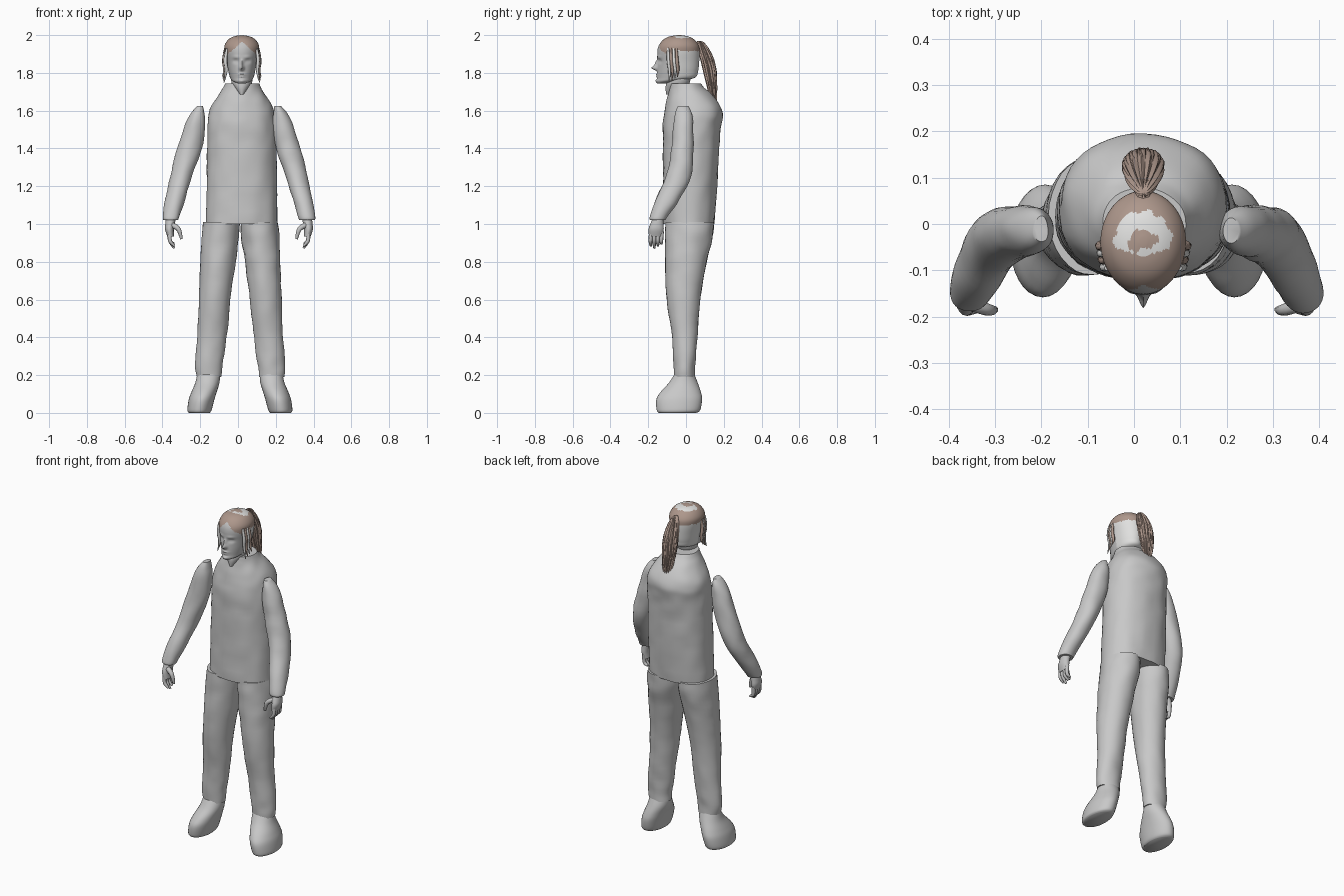
import bpy, bmesh, math
from mathutils import Vector, noise

cube = bpy.data.objects.get("Cube")
if cube:
    bpy.data.objects.remove(cube, do_unlink=True)

MID = 0.02  # body centre line


def material(name, r, g, b):
    m = bpy.data.materials.new(name)
    m.use_nodes = True
    m.diffuse_color = (r, g, b, 1)
    m.node_tree.nodes["Principled BSDF"].inputs["Base Color"].default_value = (r, g, b, 1)
    return m


CLOTH = material("cloth grey", 0.58, 0.58, 0.58)
SKIN = material("skin grey", 0.54, 0.54, 0.54)
PALE = material("pale hair grey", 0.75, 0.75, 0.74)
BROWN = material("hair brown", 0.42, 0.31, 0.26)


def spline(a, b, c, d, t):
    """Catmull-Rom blend between b and c."""
    return [q + 0.5 * t * (r - p + t * (2 * p - 5 * q + 4 * r - s + t * (3 * (q - r) + s - p)))
            for p, q, r, s in zip(a, b, c, d)]


def smooth_rows(rows, steps):
    last = len(rows) - 1
    out = []
    for i in range(last):
        for k in range(steps):
            out.append(spline(rows[max(i - 1, 0)], rows[i], rows[i + 1],
                              rows[min(i + 2, last)], k / steps))
    return out + [rows[-1]]


def shade(obj):
    bpy.ops.object.select_all(action="DESELECT")
    bpy.context.view_layer.objects.active = obj
    obj.select_set(True)
    bpy.ops.object.shade_smooth_by_angle(angle=math.radians(50))


def loft(name, rows, mats, side=1, centre=0.0, segs=32, steps=5, power=2.0,
         deform=None, paint=None):
    """Skin over oval rings, each given as (z, x, y, x radius, y radius)."""
    bm = bmesh.new()
    rings = []
    for z, cx, cy, rx, ry in smooth_rows(rows, steps):
        ring = []
        for i in range(segs):
            a = math.tau * i / segs
            c, s = math.cos(a), math.sin(a)
            px = math.copysign(abs(c) ** (2 / power), c)
            py = math.copysign(abs(s) ** (2 / power), s)
            v = Vector((centre + side * (cx + max(rx, 0.002) * px), cy + max(ry, 0.002) * py, z))
            if deform:
                v += deform(v, a)
            ring.append(bm.verts.new(v))
        rings.append(ring)
    for low, high in zip(rings, rings[1:]):
        for i in range(segs):
            j = (i + 1) % segs
            bm.faces.new((low[i], low[j], high[j], high[i]))
    bm.faces.new(rings[0])
    bm.faces.new(rings[-1])
    bmesh.ops.recalc_face_normals(bm, faces=bm.faces)
    if paint:
        for f in bm.faces:
            f.material_index = paint(f.calc_center_median())
    mesh = bpy.data.meshes.new(name)
    bm.to_mesh(mesh)
    bm.free()
    for m in mats:
        mesh.materials.append(m)
    obj = bpy.data.objects.new(name, mesh)
    bpy.context.collection.objects.link(obj)
    shade(obj)
    return obj


def strand(name, points, radii, mat):
    """Round tube through the points, tapering with the radii."""
    curve = bpy.data.curves.new(name, "CURVE")
    curve.dimensions = "3D"
    curve.bevel_depth = 1.0
    curve.bevel_resolution = 2
    curve.use_fill_caps = True
    curve.resolution_u = 4
    path = curve.splines.new("NURBS")
    path.points.add(len(points) - 1)
    path.use_endpoint_u = True
    path.order_u = 3
    for p, co, r in zip(path.points, points, radii):
        p.co = (*co, 1)
        p.radius = r
    curve.materials.append(mat)
    obj = bpy.data.objects.new(name, curve)
    bpy.context.collection.objects.link(obj)
    bpy.ops.object.select_all(action="DESELECT")
    bpy.context.view_layer.objects.active = obj
    obj.select_set(True)
    bpy.ops.object.convert(target="MESH")
    shade(bpy.context.object)


def crumple(v, a):
    n = 0.005 * noise.noise(v * 14)
    return Vector((math.cos(a), math.sin(a), 0)) * n


# Jacket body with a sloping shoulder line and round collar
loft("jacket", [
    (1.0, MID, 0.015, 0.19, 0.135), (1.2, MID, 0.022, 0.187, 0.143),
    (1.4, MID, 0.027, 0.184, 0.148), (1.52, MID, 0.032, 0.18, 0.153),
    (1.58, MID, 0.04, 0.175, 0.155), (1.63, MID, 0.037, 0.158, 0.143),
    (1.69, MID, 0.02, 0.118, 0.115), (1.72, MID, 0.005, 0.1, 0.092),
    (1.745, MID, -0.003, 0.09, 0.078)],
    [CLOTH], segs=48, power=2.25, deform=crumple)

for side, label in ((1, "left"), (-1, "right")):
    # Trousers
    loft(label + "_trouser_leg", [
        (0.19, 0.165, -0.008, 0.066, 0.053), (0.26, 0.166, -0.008, 0.073, 0.058),
        (0.4, 0.15, -0.007, 0.078, 0.066), (0.6, 0.135, -0.013, 0.084, 0.088),
        (0.8, 0.117, 0.0, 0.094, 0.11), (0.93, 0.106, 0.015, 0.1, 0.125),
        (1.01, 0.1, 0.018, 0.098, 0.128)],
        [CLOTH], side, 0.012, deform=crumple)
    # Boots, toes turned out
    loft(label + "_boot", [
        (0.0, 0.215, -0.045, 0.055, 0.1), (0.015, 0.214, -0.04, 0.064, 0.115),
        (0.07, 0.203, -0.036, 0.068, 0.121), (0.11, 0.19, -0.028, 0.067, 0.107),
        (0.16, 0.172, -0.014, 0.064, 0.076), (0.21, 0.165, -0.008, 0.06, 0.05)],
        [CLOTH], side, 0.01)
    # Sleeves
    loft(label + "_sleeve", [
        (1.02, 0.36, -0.147, 0.04, 0.04), (1.04, 0.358, -0.142, 0.045, 0.047),
        (1.13, 0.338, -0.098, 0.053, 0.062), (1.25, 0.306, -0.04, 0.058, 0.066),
        (1.4, 0.262, -0.018, 0.065, 0.058), (1.53, 0.23, -0.014, 0.053, 0.052),
        (1.59, 0.217, -0.013, 0.036, 0.042), (1.625, 0.205, -0.012, 0.017, 0.027)],
        [CLOTH], side, 0.005, deform=crumple)
    # Palm, fingers and thumb
    loft(label + "_palm", [
        (0.935, 0.362, -0.16, 0.018, 0.036), (0.97, 0.368, -0.158, 0.023, 0.04),
        (1.0, 0.365, -0.154, 0.025, 0.035), (1.03, 0.36, -0.148, 0.026, 0.028)],
        [SKIN], side, 0.005, segs=20)
    for k in range(4):
        y = -0.188 + 0.019 * k
        tip = 0.872 + 0.012 * abs(k - 1)
        strand(f"{label}_finger_{k + 1}",
               [(0.005 + side * x, y + dy, z) for x, dy, z in (
                   (0.366, 0.003, 0.96), (0.369, 0, 0.92), (0.36, 0, 0.9),
                   (0.342, 0.002, tip))],
               (0.011, 0.0105, 0.01, 0.006), SKIN)
    strand(label + "_thumb",
           [(0.005 + side * x, y, z) for x, y, z in (
               (0.36, -0.17, 0.995), (0.325, -0.185, 0.985), (0.31, -0.187, 0.95),
               (0.305, -0.185, 0.92))],
           (0.016, 0.014, 0.011, 0.007), SKIN)
    # Loose locks beside the face
    for k in range(4):
        x, y = 0.082 + 0.003 * k, -0.095 + 0.015 * k
        strand(f"{label}_side_lock_{k + 1}",
               [(MID + side * (x - 0.004), y, 1.93), (MID + side * (x + 0.008), y, 1.87),
                (MID + side * (x - 0.004), y + 0.01, 1.81),
                (MID + side * (x + 0.012), y + 0.005, 1.75 + 0.01 * k)],
               (0.006, 0.01, 0.008, 0.002), BROWN if k % 2 else PALE)

# Neck, tapering into the open collar
loft("neck", [
    (1.685, MID, -0.085, 0.01, 0.02), (1.72, MID, -0.058, 0.038, 0.05),
    (1.75, MID, -0.042, 0.055, 0.062), (1.81, MID, -0.035, 0.055, 0.06)], [SKIN])

# Facial relief: x offset, height, x spread, z spread, forward push
RELIEF = [(0, 1.826, 0.011, 0.012, 0.03), (0, 1.85, 0.008, 0.018, 0.014),
          (0, 1.792, 0.019, 0.005, 0.008), (0, 1.78, 0.016, 0.005, 0.006),
          (0, 1.757, 0.02, 0.01, 0.01)]
for s in (1, -1):
    RELIEF += [(s * 0.031, 1.862, 0.014, 0.009, -0.011), (s * 0.031, 1.862, 0.008, 0.004, 0.006),
               (s * 0.03, 1.884, 0.02, 0.006, 0.005)]


def face_relief(v, a):
    if v.y > -0.08:
        return Vector()
    push = sum(d * math.exp(-((v.x - MID - x) / sx) ** 2 - ((v.z - z) / sz) ** 2)
               for x, z, sx, sz, d in RELIEF)
    return Vector((0, -push, 0))


def hair_paint(p):
    """Face skin, brown hairline, pale back and ragged pale crown."""
    x, y = p.x - MID, p.y + 0.035
    wobble = noise.noise(p * 45)
    if p.y < -0.045:
        hairline = 1.965 - 0.9 * abs(x) + 0.006 * wobble
        if p.z < hairline:
            return 0
    elif p.z < 1.915 + 0.012 * wobble:
        return 1
    r = math.hypot(x, y) + 0.014 * wobble
    crown = 0.025 < r < 0.06 and y > -0.035 + abs(x) * 0.3
    return 1 if crown else 2


loft("head", [
    (1.745, MID, -0.125, 0.022, 0.025), (1.757, MID, -0.09, 0.048, 0.062),
    (1.775, MID, -0.052, 0.062, 0.1), (1.81, MID, -0.044, 0.071, 0.108),
    (1.86, MID, -0.04, 0.08, 0.11), (1.91, MID, -0.04, 0.09, 0.112),
    (1.945, MID, -0.038, 0.091, 0.106), (1.975, MID, -0.038, 0.073, 0.083),
    (1.992, MID, -0.038, 0.045, 0.052), (2.0, MID, -0.038, 0.008, 0.01)],
    [SKIN, PALE, BROWN], segs=96, steps=7, deform=face_relief, paint=hair_paint)


# Ponytail with grooved strands, and the tie holding it
def grooves(v, a):
    return Vector((math.cos(a), math.sin(a), 0)) * 0.004 * math.sin(13 * a + v.z * 9)


loft("ponytail", [
    (1.61, 0.03, 0.15, 0.006, 0.006), (1.66, 0.026, 0.145, 0.022, 0.015),
    (1.75, MID, 0.135, 0.038, 0.027), (1.85, MID, 0.118, 0.042, 0.034),
    (1.92, MID, 0.095, 0.03, 0.028), (1.96, MID, 0.077, 0.014, 0.016),
    (1.968, MID, 0.07, 0.006, 0.008)],
    [BROWN], segs=78, deform=grooves)
strand("hair_tie", [(MID, 0.03, 1.945), (MID, 0.06, 1.952), (MID, 0.09, 1.94)],
       (0.02, 0.015, 0.018), BROWN)
for k in range(7):
    a = math.pi * (k + 0.5) / 7
    c, s = math.cos(a), math.sin(a)
    strand(f"ponytail_wisp_{k + 1}",
           [(MID + 0.01 * c, 0.08, 1.955), (MID + 0.042 * c, 0.115 + 0.035 * s, 1.87),
            (MID + 0.04 * c, 0.135 + 0.028 * s, 1.75),
            (0.028 + 0.014 * c, 0.148 + 0.008 * s, 1.63 + 0.03 * abs(c))],
           (0.005, 0.007, 0.006, 0.001), BROWN)
